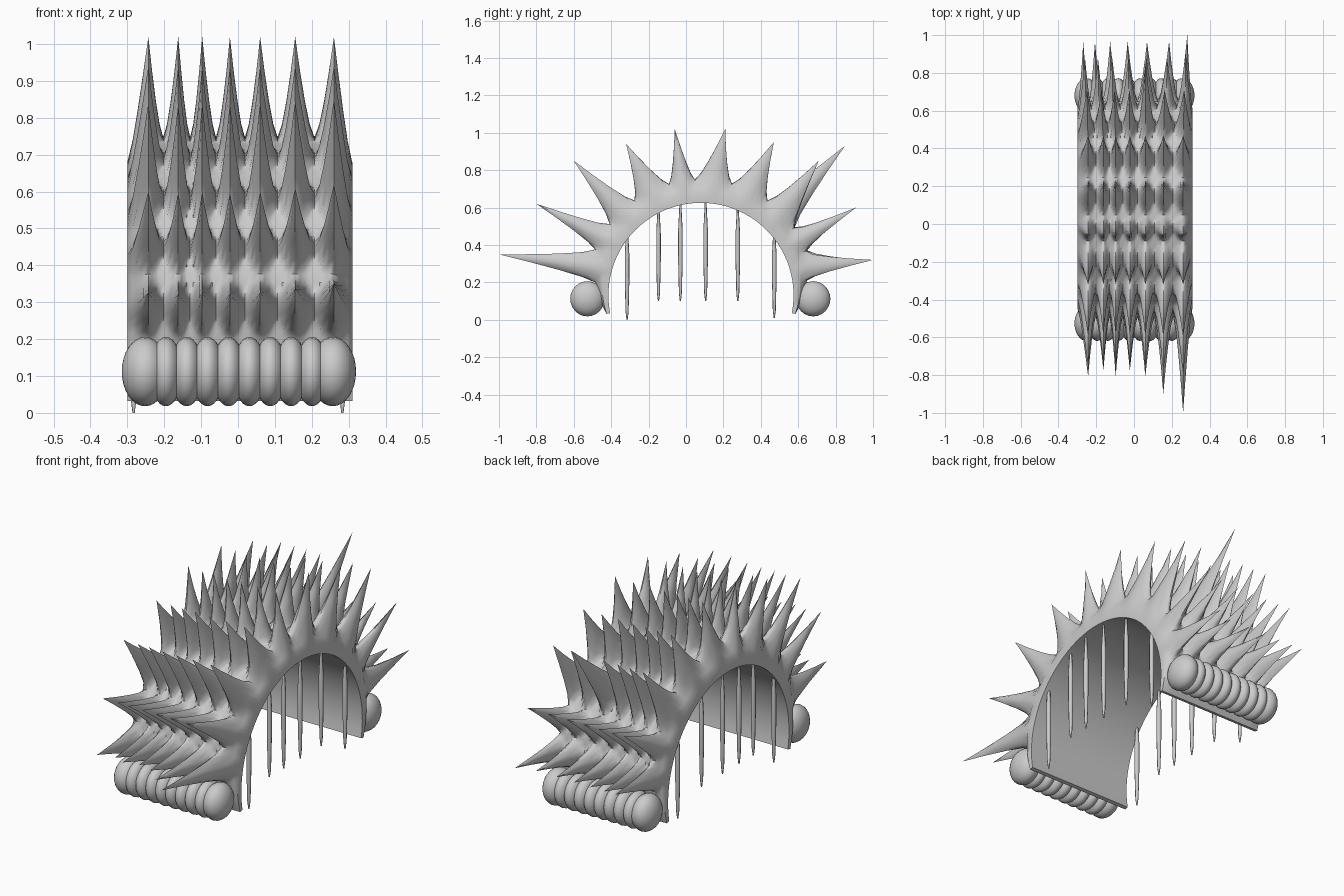
import bpy, bmesh, math
from mathutils import Vector

if "Cube" in bpy.data.objects:
    bpy.data.objects.remove(bpy.data.objects["Cube"])

CY, CZ = 0.08, 0.13            # centre of the arch
X0, X1 = -0.30, 0.31           # side edges
N = 8                          # subdivisions per spike cell

# spike rows: boundaries in degrees along the arch, tips as (y, z)
bounds = [7, 23.5, 38, 55, 74, 87, 105.5, 125, 144, 157, 172]
tips = [(-1, .35), (-.8, .62), (-.6, .85), (-.32, .94), (-.06, 1.02),
        (.21, 1.02), (.47, .95), (.71, .85), (.91, .60), (1, .32)]
# spike columns at the front and at the back
cols_front = [-.243, -.162, -.097, -.022, .06, .155, .26]
cols_back = [-.272, -.213, -.13, -.035, .07, .19, .285]
front_len = [.62, .56, .62, .56, .62, .8, 1]


def polar(deg, r):
    a = math.radians(deg)
    return Vector((0, CY - r * math.cos(a), CZ + r * math.sin(a)))


def lerp(a, b, t):
    return a + (b - a) * t


def column_x(deg, c, k):
    t = min(max((deg - 125) / 45, 0), 1)
    xs = [lerp(a, b, t) for a, b in zip(cols_front, cols_back)]
    lo = X0 if c == 0 else (xs[c - 1] + xs[c]) / 2
    hi = X1 if c == 6 else (xs[c] + xs[c + 1]) / 2
    s = 2 * k / N
    return lerp(lo, xs[c], s) if s <= 1 else lerp(xs[c], hi, s - 1)


def outer_radius(deg, x):
    edge = min(1, min(x - X0, X1 - x) / 0.06)
    e = min(deg + 11, 191 - deg)            # distance from the feet
    ramp = min(1, max(0, e / 35))
    return 0.515 + ramp * (0.035 + 0.07 * math.sin(edge * math.pi / 2))


def length_factor(row, col):
    if row == 0:
        return front_len[col]
    if row in (1, 2):
        return lerp(front_len[col], 1, .5 + .2 * row)
    return 1 if row < 8 or col == 6 else .9


def spiky_arch():
    bm = bmesh.new()
    # samples along the arch: (angle, row or None, local coordinate)
    samples = [(-11 + 18 * i / 4, None, 0) for i in range(4)]
    for r in range(10):
        for k in range(N):
            samples.append((lerp(bounds[r], bounds[r + 1], k / N), r, 2 * k / N - 1))
    samples += [(172 + 19 * i / 4, None, 0) for i in range(5)]
    cells = [(c, k) for c in range(7) for k in range(N)] + [(6, N)]
    outer, inner = [], []
    for deg, row, a in samples:
        line_o, line_i = [], []
        for c, k in cells:
            x = column_x(deg, c, k)
            p = polar(deg, outer_radius(deg, x))
            if row is not None:
                b = 2 * k / N - 1
                d = min(1, (abs(a) ** 1.6 + abs(b) ** 1.6) ** (1 / 1.6))
                tip = (.85, .93) if (row, c) == (7, 4) else tips[row]
                mid = (bounds[row] + bounds[row + 1]) / 2
                root = polar(mid, outer_radius(mid, column_x(mid, c, N // 2)))
                v = Vector((0, tip[0], tip[1])) - root
                p += v * length_factor(row, c) * (1 - d) ** 1.45
            p.x = x
            line_o.append(bm.verts.new(p))
            q = polar(deg, 0.495)
            q.x = x
            line_i.append(bm.verts.new(q))
        outer.append(line_o)
        inner.append(line_i)
    m = len(cells)
    for i in range(len(samples) - 1):
        for j in range(m - 1):
            for g in (outer, inner):
                bm.faces.new((g[i][j], g[i + 1][j], g[i + 1][j + 1], g[i][j + 1]))
        for j in (0, m - 1):               # side walls
            bm.faces.new((outer[i][j], outer[i + 1][j], inner[i + 1][j], inner[i][j]))
    for i in (0, len(samples) - 1):        # feet
        for j in range(m - 1):
            bm.faces.new((outer[i][j], outer[i][j + 1], inner[i][j + 1], inner[i][j]))
    finish("spiky_arch", bm, 60)


def finish(name, bm, angle):
    bmesh.ops.recalc_face_normals(bm, faces=bm.faces)
    me = bpy.data.meshes.new(name)
    bm.to_mesh(me)
    bm.free()
    ob = bpy.data.objects.new(name, me)
    bpy.context.collection.objects.link(ob)
    bpy.ops.object.select_all(action='DESELECT')
    ob.select_set(True)
    bpy.context.view_layer.objects.active = ob
    bpy.ops.object.shade_smooth_by_angle(angle=math.radians(angle))


# beaded rolls along the two feet
def bead_roll(name, y):
    bm = bmesh.new()
    for i in range(10):
        x = lerp(-.252, .257, i / 9)
        s = .063 if i in (0, 9) else .045
        new = bmesh.ops.create_uvsphere(bm, u_segments=24, v_segments=16, radius=1)['verts']
        for v in new:
            v.co = Vector((x + v.co.z * s, y + v.co.x * .092, .112 + v.co.y * .094))
    finish(name, bm, 60)


# thin hanging spindles along both rims
def spindles():
    bm = bmesh.new()
    for x in (-.283, .283):
        for y, z0, z1 in [(-.315, 0, .50), (-.147, .1, .62), (-.03, .1, .64),
                          (.105, .1, .64), (.277, .1, .62), (.472, .01, .50)]:
            rings = []
            for t, r in [(0, .003), (.08, .008), (.4, .012), (.7, .012), (1, .004)]:
                rings.append([bm.verts.new((x + r * math.cos(a * math.pi / 4),
                                            y + r * math.sin(a * math.pi / 4),
                                            lerp(z0, z1, t))) for a in range(8)])
            for lo, hi in zip(rings, rings[1:]):
                for k in range(8):
                    bm.faces.new((lo[k], lo[(k + 1) % 8], hi[(k + 1) % 8], hi[k]))
            bm.faces.new(rings[0])
            bm.faces.new(rings[-1])
    finish("hanging_spindles", bm, 50)


spiky_arch()
bead_roll("front_roll", -.527)
bead_roll("back_roll", .68)
spindles()
